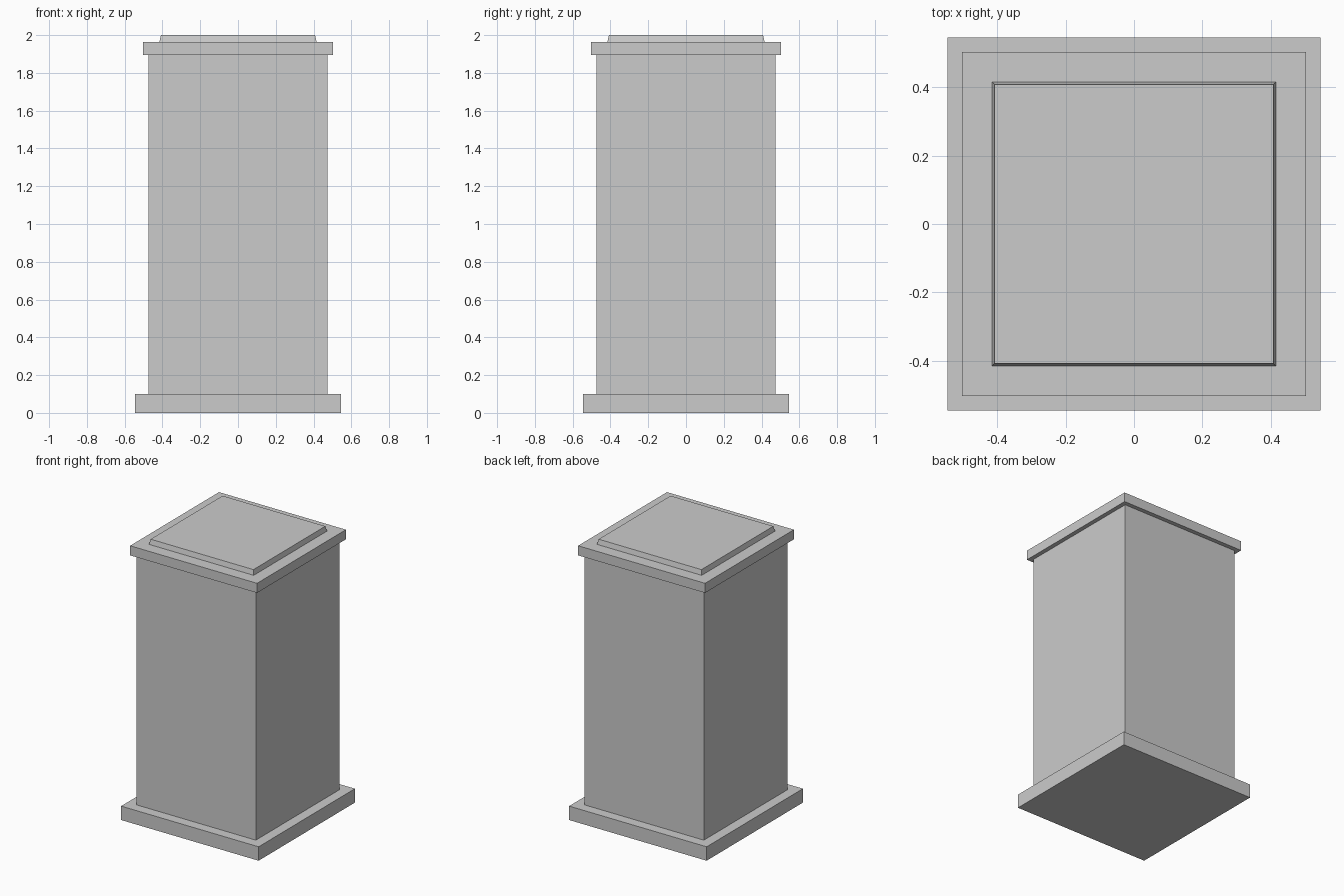
import bpy
import bmesh

if "Cube" in bpy.data.objects:
    bpy.data.objects.remove(bpy.data.objects["Cube"])


def square_block(name, z0, z1, half_bottom, half_top):
    """Closed square block whose sides may lean inward."""
    bm = bmesh.new()
    bmesh.ops.create_cube(bm, size=2)
    for v in bm.verts:
        upper = v.co.z > 0
        half = half_top if upper else half_bottom
        v.co.x *= half
        v.co.y *= half
        v.co.z = z1 if upper else z0
    mesh = bpy.data.meshes.new(name)
    bm.to_mesh(mesh)
    bm.free()
    obj = bpy.data.objects.new(name, mesh)
    bpy.context.collection.objects.link(obj)
    return obj


# Pedestal from the ground up
square_block("base_plinth", 0.0, 0.10, 0.546, 0.546)
square_block("shaft", 0.10, 1.895, 0.473, 0.473)
square_block("cap_slab", 1.895, 1.964, 0.504, 0.504)

# Raised top panel with slightly sloped edges
square_block("top_panel", 1.964, 2.0, 0.416, 0.408)
